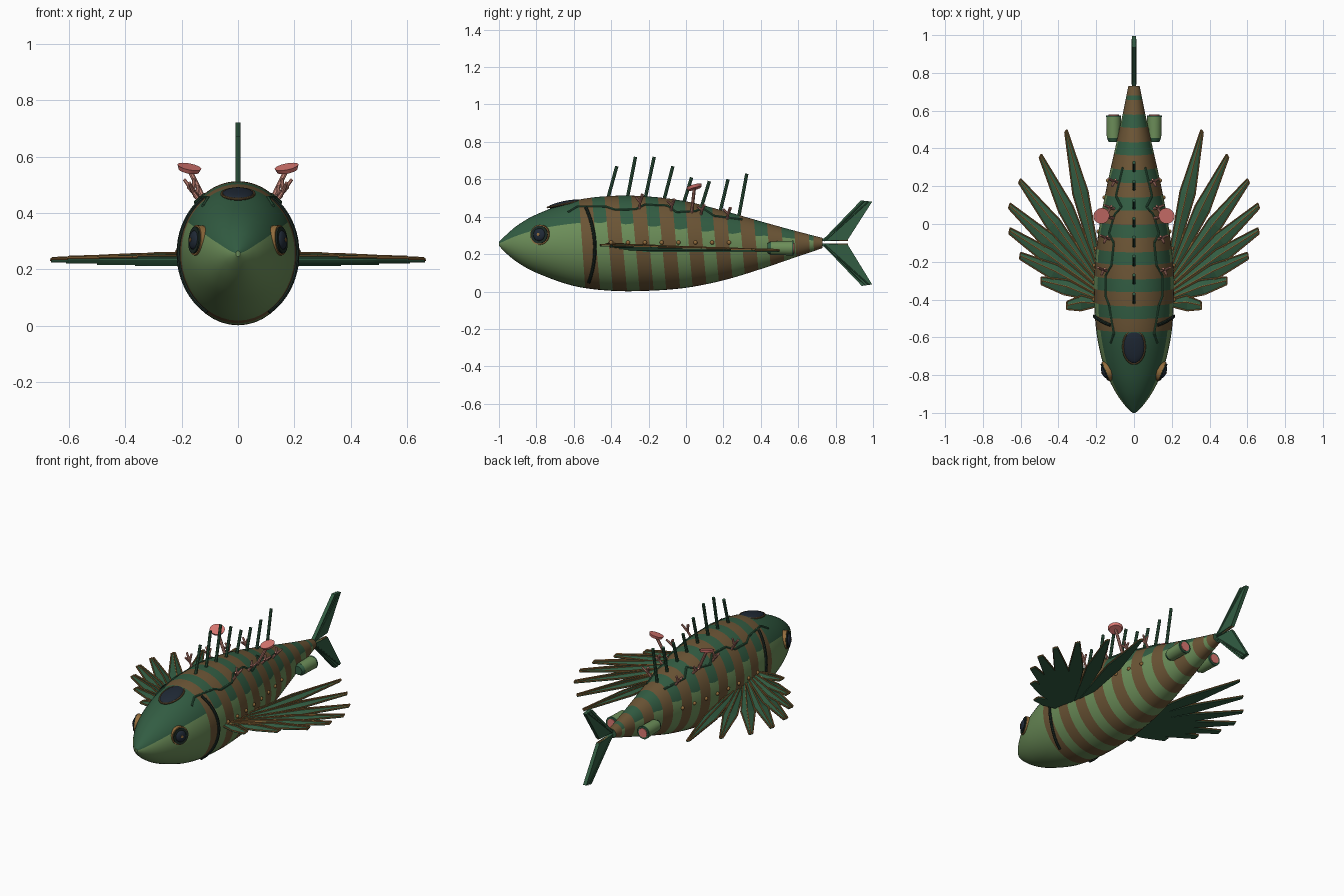
import bpy, bmesh, math
from mathutils import Vector, Matrix

if "Cube" in bpy.data.objects:
    bpy.data.objects.remove(bpy.data.objects["Cube"])

def mat(name, r, g, b):
    m = bpy.data.materials.new(name)
    m.diffuse_color = (r, g, b, 1)
    m.use_nodes = True
    m.node_tree.nodes["Principled BSDF"].inputs["Base Color"].default_value = m.diffuse_color
    return m

DARK = mat("deep green", .032, .108, .055)
LIGHT = mat("light green", .15, .27, .10)
BROWN = mat("stripe brown", .148, .09, .036)
BLACK = mat("black green", .012, .024, .018)
COPPER = mat("copper", .29, .15, .045)
PINK = mat("coral pink", .72, .19, .17)
BRANCH = mat("pale coral", .56, .24, .19)
NAVY = mat("navy glass", .014, .022, .036)

def finish(name, bm, mats, smooth=True):
    bmesh.ops.recalc_face_normals(bm, faces=bm.faces)
    me = bpy.data.meshes.new(name)
    bm.to_mesh(me)
    bm.free()
    ob = bpy.data.objects.new(name, me)
    bpy.context.collection.objects.link(ob)
    for m in mats:
        me.materials.append(m)
    if smooth:
        bpy.ops.object.select_all(action='DESELECT')
        ob.select_set(True)
        bpy.context.view_layer.objects.active = ob
        bpy.ops.object.shade_smooth_by_angle(angle=math.radians(35))
    return ob

def interp(t, pts):
    """Smooth cubic through (t, value) points."""
    t = min(max(t, pts[0][0]), pts[-1][0])
    n = len(pts)
    def slope(i):
        a, b = pts[max(i - 1, 0)], pts[min(i + 1, n - 1)]
        return (b[1] - a[1]) / (b[0] - a[0])
    for i in range(n - 1):
        (t0, v0), (t1, v1) = pts[i], pts[i + 1]
        if t <= t1:
            h = t1 - t0
            u = (t - t0) / h
            return (v0 * (1 + 2 * u) * (1 - u) ** 2 + slope(i) * h * u * (1 - u) ** 2
                    + v1 * u * u * (3 - 2 * u) + slope(i + 1) * h * u * u * (u - 1))

# Hull profiles along y: top, bottom, half width, colour border height
TOP = [(-1, .265), (-.97, .295), (-.9, .355), (-.8, .412), (-.6, .485), (-.4, .511), (-.2, .508),
       (0, .482), (.2, .432), (.4, .375), (.6, .32), (.73, .287)]
BOT = [(-1, .245), (-.97, .212), (-.9, .155), (-.8, .1), (-.6, .03), (-.4, .004), (-.2, .004),
       (0, .02), (.2, .06), (.4, .12), (.6, .188), (.73, .232)]
WID = [(-1, .008), (-.97, .04), (-.9, .092), (-.8, .143), (-.7, .175), (-.55, .202), (-.35, .212), (-.2, .207),
       (0, .182), (.2, .144), (.4, .1), (.6, .056), (.73, .03)]
EDGE = [(-1, .257), (-.9, .3), (-.75, .342), (-.5, .372), (-.3, .365), (0, .335), (.3, .31), (.73, .268)]

def ring_point(y, a):
    t, b = interp(y, TOP), interp(y, BOT)
    return Vector((interp(y, WID) * math.cos(a), y, (t + b) / 2 + (t - b) / 2 * math.sin(a)))

def border(y, z):
    t, b = interp(y, TOP), interp(y, BOT)
    return math.asin(max(-.999, min(.999, (z - (t + b) / 2) / ((t - b) / 2))))

def side(y, z, s=1, out=0):
    p = ring_point(y, border(y, z))
    return Vector((s * (p.x + out), p.y, p.z))

# Hull: lofted rings, slanted stripes, vertices follow the colour border
stations = [(-1 + .445 * (i / 18) ** 1.3, False) for i in range(18)]
P, W, s = .1425, .075, -.555
while s < .72:
    for j in range(3):
        stations.append((s + W * j / 3, True))
    for j in range(3):
        stations.append((s + W + (P - W) * j / 3, False))
    s += P
stations = [(q, b or q > .68) for q, b in stations if q < .725] + [(.73, False)]
bm = bmesh.new()
rings = []
NU, NL = 24, 28
for s, _ in stations:
    k = .09 * max(0, min(1, (s + .75) / .25, (.73 - s) / .1))
    wobble = .007 * math.sin(s * 45) if -.5 < s < .4 else 0
    a0 = border(s, interp(s, EDGE) + wobble)
    angs = [a0 + (math.pi - 2 * a0) * i / NU for i in range(NU)]
    angs += [math.pi - a0 + (math.pi + 2 * a0) * i / NL for i in range(NL)]
    ring = []
    for a in angs:
        p = ring_point(s, a)
        p = ring_point(s + k * (.25 - p.z), a)
        ring.append(bm.verts.new(p))
    rings.append(ring)
N = NU + NL
for r in range(len(rings) - 1):
    for i in range(N):
        f = bm.faces.new((rings[r][i], rings[r][(i + 1) % N], rings[r + 1][(i + 1) % N], rings[r + 1][i]))
        f.material_index = 2 if stations[r][1] else (0 if i < NU else 1)
bm.faces.new(rings[0]).material_index = 1
bm.faces.new(rings[-1])
finish("hull", bm, [DARK, LIGHT, BROWN])

def rod(bm, p, q, r1, r2=None, seg=8):
    p, q = Vector(p), Vector(q)
    d = q - p
    m = Matrix.Translation((p + q) / 2) @ d.to_track_quat('Z', 'Y').to_matrix().to_4x4()
    bmesh.ops.create_cone(bm, cap_ends=True, segments=seg, radius1=r1,
                          radius2=r1 if r2 is None else r2, depth=d.length, matrix=m)

def rods(name, paths, r, m, r2=None, seg=8):
    bm = bmesh.new()
    for path in paths:
        for p, q in zip(path, path[1:]):
            rod(bm, p, q, r, r2, seg)
    return finish(name, bm, [m])

def ball(bm, c, scale, rot=Matrix()):
    bmesh.ops.create_uvsphere(bm, u_segments=24, v_segments=12, radius=1,
                              matrix=Matrix.Translation(c) @ rot @ Matrix.Diagonal((*scale, 1)))

# Dorsal spines: y base, y tip, z tip
spines = [(-.42, -.37, .67), (-.315, -.27, .72), (-.22, -.17, .72), (-.12, -.07, .67),
          (-.015, .03, .61), (.08, .125, .59), (.18, .225, .6), (.28, .325, .63)]
rods("dorsal_spines", [[(0, a, interp(a, TOP) - .02), (0, b, z)] for a, b, z in spines], .009, DARK)

# Canopy window on the head
tilt = Matrix.Rotation(.2, 4, 'X')
bm = bmesh.new()
ball(bm, (0, -.65, .468), (.056, .09, .016), tilt)
finish("canopy_glass", bm, [NAVY])
rim = [Vector((0, -.65, .468)) + tilt @ Vector((.058 * math.cos(a), .092 * math.sin(a), 0))
       for a in [math.tau * i / 32 for i in range(33)]]
rods("canopy_rim", [rim], .005, BROWN)

zig = [(-.63, .425), (-.58, .455), (-.43, .455), (-.38, .438), (-.27, .44), (-.22, .465), (-.1, .46),
       (-.05, .425), (.05, .43), (.09, .445), (.15, .405), (.3, .385)]
tips = [(.355, -.41), (.49, -.28), (.6, -.15), (.655, -.02), (.655, .11), (.6, .24), (.49, .37), (.355, .5)]
for s, tag in ((1, "right"), (-1, "left")):
    # Gill seam and shoulder conduit
    gill = [side(-.487 - 1.0 * (z - .23) ** 2, z, s, .002) for z in [.05 + .4 * i / 20 for i in range(21)]]
    rods(tag + "_gill_seam", [gill], .009, BLACK)
    rods(tag + "_shoulder_conduit", [[side(y, z, s, .002) for y, z in zig]], .006, DARK)

    # Eye: copper ring, black iris, navy lens, dark pupil
    c = side(-.78, .303, s)
    n = Vector((s, -.42, .1)).normalized()
    q = n.to_track_quat('Z', 'Y').to_matrix().to_4x4()
    for nm, r, a, b, m in (("eye_ring", .054, -.03, .008, COPPER), ("eye_iris", .048, -.02, .014, BLACK)):
        rods(tag + "_" + nm, [[c + n * a, c + n * b]], r, m, seg=28)
    bm = bmesh.new()
    ball(bm, c + n * .013, (.034, .034, .014), q)
    finish(tag + "_eye_lens", bm, [NAVY])
    rods(tag + "_eye_pupil", [[c + n * .02, c + n * .0285]], .008, COPPER, seg=12)

    # Pectoral fan: folded spiky blades with copper ribs on edges and ridges
    bm = bmesh.new()
    ribs, spokes = [], []
    for i, (tx, ty) in enumerate(tips):
        z = .246 - .004 * i
        root = Vector((s * .175, -.42 + .018 * i, z))
        tip = Vector((s * tx, ty, z))
        d = (tip - root).normalized()
        perp = Vector((-d.y, d.x, 0)) * s          # towards the rear of the fan
        L = (tip - root).length
        w = .045
        front = tip - perp * (.042 - .004 * i) - d * .012 * (i > 0)
        mid = root + d * L * .58
        outline = [root - perp * .012, mid - perp * w, front, tip, mid + perp * w * .8, root + perp * .012]
        up = Vector((0, 0, .006))
        ridge = [root + up * 2, mid + up * 2, (tip + front) / 2 + up]
        lo = [bm.verts.new(p - up) for p in outline]
        hi = [bm.verts.new(p) for p in outline]
        c3 = [bm.verts.new(p) for p in ridge]
        bm.faces.new(lo)
        for j in range(6):
            bm.faces.new((lo[j], lo[(j + 1) % 6], hi[(j + 1) % 6], hi[j]))
        for f in ((hi[0], hi[1], c3[1], c3[0]), (hi[1], hi[2], c3[2], c3[1]), (hi[2], hi[3], c3[2]),
                  (hi[3], hi[4], c3[1], c3[2]), (hi[4], hi[5], c3[0], c3[1]), (hi[5], hi[0], c3[0])):
            bm.faces.new(f)
        lift = Vector((0, 0, .003))
        ribs.append([p + lift for p in outline])
        spokes.append(ridge)
    finish(tag + "_fan_fin", bm, [DARK], smooth=False)
    rods(tag + "_fan_edge_ribs", ribs, .0042, COPPER, seg=6)
    rods(tag + "_fan_spokes", spokes, .0042, COPPER, seg=6)

    # Rivets above the fin root
    bm = bmesh.new()
    for i in range(8):
        ball(bm, side(-.4 + .09 * i, .262, s), (.011, .011, .011))
    finish(tag + "_rivets", bm, [COPPER])

    # Coral branches on the shoulder
    paths = []
    for y, zb, h in ((-.25, .44, .075), (-.08, .43, .06), (.08, .41, .05), (.22, .385, .06)):
        b = side(y, zb, s, -.01)
        k = b + Vector((s * .025, .005, h * .5))
        paths += [[b, k], [k, k + Vector((s * .03, .015, h * .55))], [k, k + Vector((-s * .006, .01, h * .6))],
                  [k, k + Vector((s * .012, -.025, h * .4))]]
    rods(tag + "_coral_branches", paths, .008, BRANCH, .006)

    # Coral dish on a stalk
    c = Vector((s * .174, .045, .556))
    n = Vector((s * .2, -.28, 1)).normalized()
    n.x = -n.x
    rods(tag + "_dish_stalk", [[side(.03, .42, s, -.01), c]], .009, BRANCH)
    bm = bmesh.new()
    rod(bm, c - n * .007, c + n * .009, .036, .043, 24)
    finish(tag + "_coral_dish", bm, [PINK])

    # Thruster: barrel, dark intake, pink exhaust, strut
    x = s * .108
    rods(tag + "_thruster_barrel", [[(x, .455, .232), (x, .57, .232)]], .036, LIGHT, .039, 24)
    rods(tag + "_thruster_intake", [[(x, .435, .232), (x, .457, .232)]], .026, DARK, .036, 24)
    rods(tag + "_thruster_rim", [[(x, .566, .232), (x, .575, .232)]], .0395, DARK, seg=24)
    rods(tag + "_thruster_exhaust", [[(x, .57, .232), (x, .579, .232)]], .028, PINK, seg=24)
    rods(tag + "_thruster_strut", [[(s * .04, .5, .24), (x, .5, .235)]], .018, DARK, seg=12)

# Tail flukes with raised ribs and copper edging
flukes = {"upper": [(.715, .268), (.75, .295), (.935, .487), (.995, .48), (.865, .277)],
          "lower": [(.715, .258), (.865, .25), (.995, .038), (.94, .03), (.75, .228)]}
for nm, pts in flukes.items():
    bm = bmesh.new()
    f = bm.faces.new([bm.verts.new((-.011, y, z)) for y, z in pts])
    g = bmesh.ops.extrude_face_region(bm, geom=[f])
    bmesh.ops.translate(bm, verts=[v for v in g["geom"] if isinstance(v, bmesh.types.BMVert)], vec=(.022, 0, 0))
    finish(nm + "_tail_fluke", bm, [DARK], smooth=False)
    a, b = Vector(pts[2]), Vector(pts[3])
    start = Vector((.74, .27 if nm == "upper" else .25))
    lines = [[(x, *start), (x, *a.lerp(b, t))] for x in (-.011, .011) for t in (.3, .7)]
    rods(nm + "_fluke_ribs", lines, .0035, DARK, seg=6)
    e = pts[4] if nm == "upper" else pts[1]
    rods(nm + "_fluke_edge", [[(0, .72, e[1]), (0, *e)]], .006, COPPER, seg=6)
